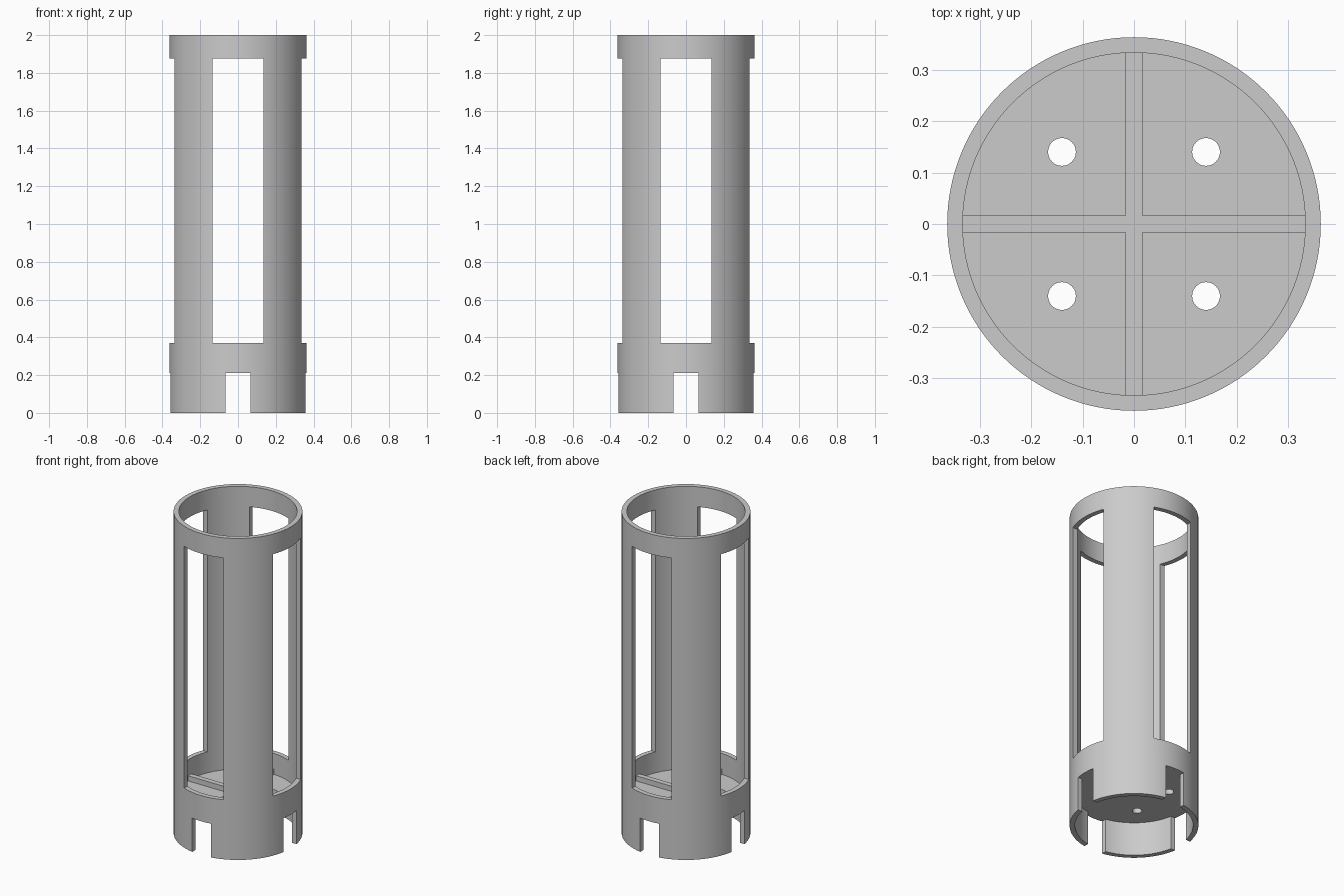
import bpy
import bmesh
from math import pi, radians
from mathutils import Matrix

OUTER, INNER, HEIGHT = 0.363, 0.333, 2.0
FLOOR_LOW, FLOOR_TOP, RIB_TOP = 0.21, 0.24, 0.272
RIB_WIDTH = 0.033

cube = bpy.data.objects.get("Cube")
if cube:
    bpy.data.objects.remove(cube, do_unlink=True)

grey = bpy.data.materials.new("plain grey")
grey.use_nodes = True
colour = (0.6, 0.6, 0.6, 1)
grey.diffuse_color = colour
grey.node_tree.nodes["Principled BSDF"].inputs["Base Color"].default_value = colour


def add_object(name, bm):
    bmesh.ops.recalc_face_normals(bm, faces=bm.faces)
    mesh = bpy.data.meshes.new(name)
    bm.to_mesh(mesh)
    bm.free()
    mesh.materials.append(grey)
    obj = bpy.data.objects.new(name, mesh)
    bpy.context.collection.objects.link(obj)
    return obj


def add_box(bm, size_x, size_y, low, high):
    matrix = Matrix.Translation((0, 0, (low + high) / 2)) @ Matrix.Diagonal((size_x, size_y, high - low, 1))
    bmesh.ops.create_cube(bm, size=1, matrix=matrix)


def add_cylinder(bm, radius, low, high, sides, x=0, y=0):
    bmesh.ops.create_cone(bm, cap_ends=True, segments=sides, radius1=radius, radius2=radius,
                          depth=high - low, matrix=Matrix.Translation((x, y, (low + high) / 2)))


def activate(obj):
    bpy.ops.object.select_all(action='DESELECT')
    obj.select_set(True)
    bpy.context.view_layer.objects.active = obj


def cut(obj, bm):
    cutter = add_object("cutter", bm)
    cutter.hide_render = True
    mod = obj.modifiers.new("cut", 'BOOLEAN')
    mod.operation = 'DIFFERENCE'
    mod.solver = 'EXACT'
    mod.object = cutter
    activate(obj)
    bpy.ops.object.modifier_apply(modifier=mod.name)
    bpy.data.objects.remove(cutter, do_unlink=True)


def smooth(obj):
    activate(obj)
    bpy.ops.object.shade_smooth_by_angle(angle=radians(30))


# Tube wall: a rectangular section spun around the vertical axis
bm = bmesh.new()
section = [bm.verts.new((r, 0, z)) for r, z in
           ((INNER, 0), (OUTER, 0), (OUTER, HEIGHT), (INNER, HEIGHT))]
edges = [bm.edges.new((section[i], section[(i + 1) % 4])) for i in range(4)]
bmesh.ops.spin(bm, geom=section + edges, cent=(0, 0, 0), axis=(0, 0, 1),
               angle=2 * pi, steps=128, use_merge=True)
bmesh.ops.remove_doubles(bm, verts=bm.verts, dist=0.0001)
tube = add_object("tube_wall", bm)

# Four tall windows and four foot notches, cut straight through both ways
for width, low, high in ((0.27, 0.37, 1.875), (0.13, -0.1, FLOOR_LOW)):
    for size_x, size_y in ((width, 1), (1, width)):
        bm = bmesh.new()
        add_box(bm, size_x, size_y, low, high)
        cut(tube, bm)
smooth(tube)

# Floor disc with four drain holes
bm = bmesh.new()
add_cylinder(bm, INNER, FLOOR_LOW, FLOOR_TOP, 128)
floor = add_object("floor_disc", bm)
bm = bmesh.new()
for x in (-0.14, 0.14):
    for y in (-0.14, 0.14):
        add_cylinder(bm, 0.027, 0.1, 0.4, 32, x, y)
cut(floor, bm)
smooth(floor)

# Crossed ribs on the floor: one full bar and two half bars meeting it
bm = bmesh.new()
add_box(bm, 2 * INNER, RIB_WIDTH, FLOOR_TOP, RIB_TOP)
add_object("long_rib", bm)
half = INNER - RIB_WIDTH / 2
for name, side in (("front_rib", -1), ("back_rib", 1)):
    bm = bmesh.new()
    add_box(bm, RIB_WIDTH, half, FLOOR_TOP, RIB_TOP)
    rib = add_object(name, bm)
    rib.location.y = side * (RIB_WIDTH + half) / 2
